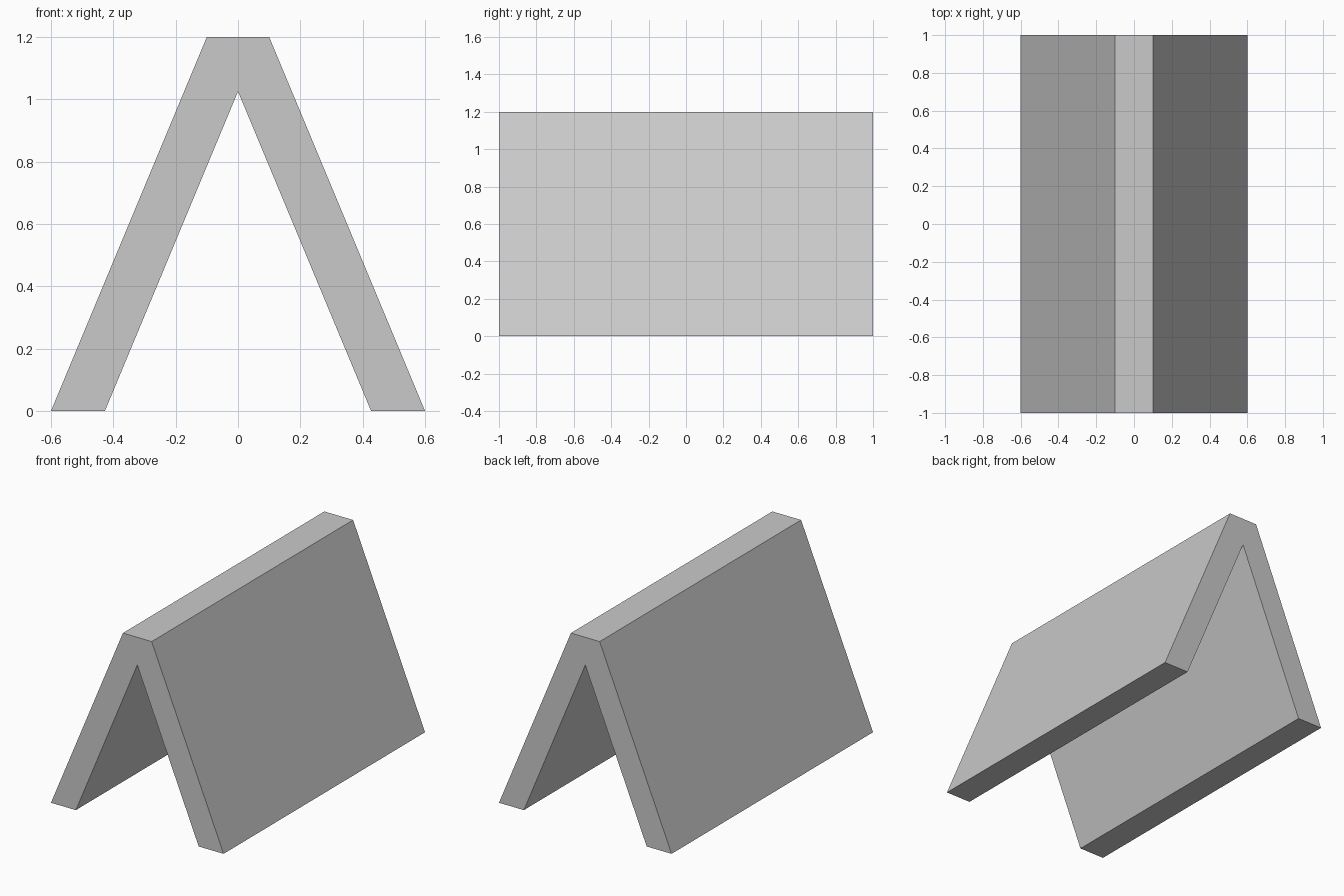
import bpy
import bmesh

cube = bpy.data.objects.get("Cube")
if cube:
    bpy.data.objects.remove(cube, do_unlink=True)

# Single matte grey
grey = bpy.data.materials.new("light_grey")
grey.use_nodes = True
colour = (0.59, 0.59, 0.59, 1)
grey.diffuse_color = colour
grey.node_tree.nodes["Principled BSDF"].inputs["Base Color"].default_value = colour

# Right half of the A-shaped section, mirrored to close the outline
half = [(0.1, 1.2), (0.6, 0), (0.427, 0)]
apex = (0, 1.025)
outline = half + [apex] + [(-x, z) for x, z in reversed(half)]

# Extrude the section along the length
bm = bmesh.new()
section = bm.faces.new([bm.verts.new((x, -1, z)) for x, z in outline])
result = bmesh.ops.extrude_face_region(bm, geom=[section], use_keep_orig=True)
moved = [g for g in result["geom"] if isinstance(g, bmesh.types.BMVert)]
bmesh.ops.translate(bm, verts=moved, vec=(0, 2, 0))
bmesh.ops.recalc_face_normals(bm, faces=bm.faces)

mesh = bpy.data.meshes.new("a_frame_tent")
bm.to_mesh(mesh)
bm.free()
mesh.materials.append(grey)
tent = bpy.data.objects.new("a_frame_tent", mesh)
bpy.context.collection.objects.link(tent)
